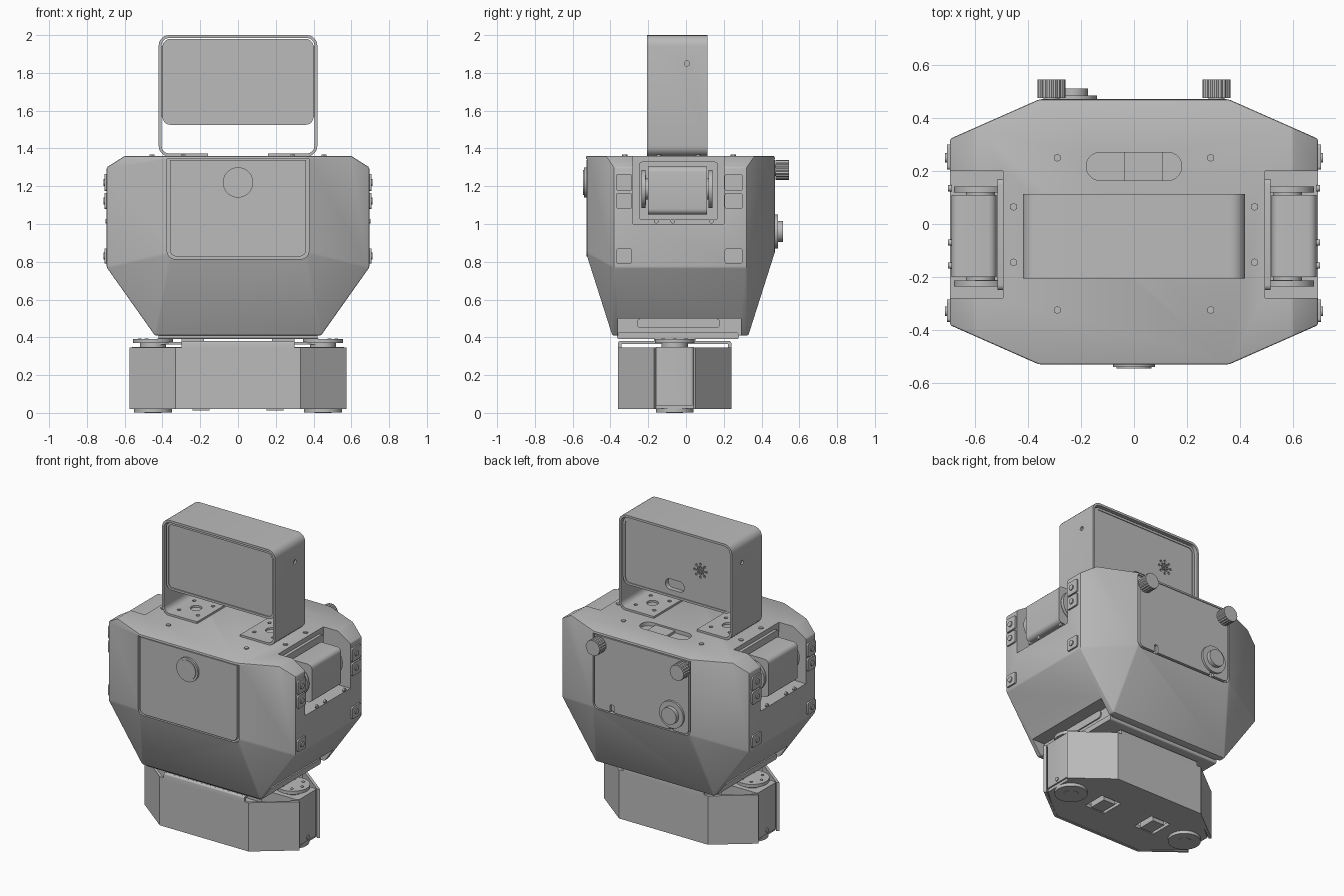
import bpy, bmesh, math
from mathutils import Vector, Matrix

if "Cube" in bpy.data.objects:
    bpy.data.objects.remove(bpy.data.objects["Cube"])

grey = bpy.data.materials.new("plain_grey")
grey.use_nodes = True
COLOUR = (0.5, 0.5, 0.5, 1)
grey.diffuse_color = COLOUR
grey.node_tree.nodes["Principled BSDF"].inputs["Base Color"].default_value = COLOUR
SIDES = (-1, 1)


def finish(name, bm):
    bmesh.ops.recalc_face_normals(bm, faces=bm.faces)
    me = bpy.data.meshes.new(name)
    bm.to_mesh(me)
    bm.free()
    me.materials.append(grey)
    ob = bpy.data.objects.new(name, me)
    bpy.context.collection.objects.link(ob)
    return ob


def slab(name, lo, hi, axis="z", r=0.0, keep=lambda p: True):
    """Box between two corners, edges along one axis rounded by r."""
    lo, hi = Vector(map(min, lo, hi)), Vector(map(max, lo, hi))
    bm = bmesh.new()
    bmesh.ops.create_cube(bm, size=1)
    for v in bm.verts:
        v.co = Vector([(lo[i] + hi[i]) / 2 + v.co[i] * (hi[i] - lo[i]) for i in range(3)])
    if r:
        k = "xyz".index(axis)
        edges = [e for e in bm.edges
                 if abs((e.verts[0].co - e.verts[1].co).normalized()[k]) > 0.9
                 and keep((e.verts[0].co + e.verts[1].co) / 2)]
        bmesh.ops.bevel(bm, geom=edges, offset=r, segments=5, profile=0.5, affect="EDGES")
    return finish(name, bm)


def disc(name, centre, r, depth, axis="z", seg=32, knurl=1.0):
    bm = bmesh.new()
    bmesh.ops.create_cone(bm, cap_ends=True, segments=seg, radius1=r, radius2=r, depth=depth)
    for v in bm.verts:
        step = round(math.atan2(v.co.y, v.co.x) / (2 * math.pi / seg))
        if step % 2:
            v.co.xy *= knurl
    turn = {"x": Matrix.Rotation(math.pi / 2, 4, "Y"),
            "y": Matrix.Rotation(math.pi / 2, 4, "X"), "z": Matrix()}[axis]
    bm.transform(Matrix.Translation(centre) @ turn)
    return finish(name, bm)


def prism(name, outline, z0, z1):
    bm = bmesh.new()
    face = bm.faces.new([bm.verts.new((x, y, z0)) for x, y in outline])
    new = bmesh.ops.extrude_face_region(bm, geom=[face])["geom"]
    bmesh.ops.translate(bm, vec=(0, 0, z1 - z0),
                        verts=[g for g in new if isinstance(g, bmesh.types.BMVert)])
    return finish(name, bm)


def cut(ob, *cutters):
    for c in cutters:
        mod = ob.modifiers.new("cut", "BOOLEAN")
        mod.operation, mod.solver, mod.object = "DIFFERENCE", "EXACT", c
        bpy.context.view_layer.objects.active = ob
        bpy.ops.object.modifier_apply(modifier=mod.name)
        bpy.data.objects.remove(c)


# Faceted torso: hull of width, half depth, height points around its middle
MID = -0.03
bm = bmesh.new()
for x, d, z in ((.36, .5, 1.36), (.6, .394, 1.36), (.695, .352, 1.3),
                (.36, .5, .85), (.695, .352, .77), (.44, .36, .41)):
    for sx in SIDES:
        for sy in SIDES:
            bm.verts.new((sx * x, MID + sy * d, z))
bmesh.ops.convex_hull(bm, input=bm.verts)
bmesh.ops.dissolve_limit(bm, angle_limit=0.03, verts=bm.verts, edges=bm.edges)
bmesh.ops.bevel(bm, geom=list(bm.edges), offset=0.007, segments=2, profile=0.5, affect="EDGES")
torso = finish("torso_shell", bm)

low = lambda p: p.z < 1
cut(torso,
    slab("c", (-.375, -.6, .815), (.375, -.5, 1.345), "y", .04, low),
    slab("c", (-.362, .445, .84), (.362, .6, 1.345), "y", .04, low),
    slab("c", (-.18, .165, 1.335), (.18, .27, 1.5), "z", .05))
for s in SIDES:
    cut(torso,
        slab("c", (s * .495, -.28, 1.0), (s * .9, .2, 1.5), "x", .025, low),
        slab("c", (s * .41, -.36, .3), (s * .9, .29, .5)))

# Front hatch with round button, rear hatch with knobs and dial
slab("front_hatch", (-.36, -.527, .828), (.36, -.49, 1.34), "y", .035, low)
disc("button_ring", (0, -.525, 1.22), .08, .03, "y", 48)
disc("button_cap", (0, -.53, 1.22), .066, .03, "y", 48)
rear = slab("rear_hatch", (-.35, .44, .85), (.35, .472, 1.34), "y", .035, low)
for s in SIDES:
    cut(rear, slab("c", (s * .22 - .014, .455, .83), (s * .22 + .014, .5, .9), "y", .01))
    disc("knob", (s * .312, .51, 1.285), .053, .07, "y", 40, .93)
    disc("knob_stem", (s * .312, .475, 1.285), .03, .02, "y")
disc("dial_base", (-.23, .476, .96), .09, .02, "y", 48)
disc("dial_cap", (-.23, .495, .96), .056, .035, "y", 48)
slab("handle_bar", (-.035, .165, 1.33), (.11, .27, 1.35))

# Top plate screws
for s in SIDES:
    for x, y in ((.29, .25), (.29, -.325), (.455, .065), (.455, -.145)):
        disc("top_screw", (s * x, y, 1.361), .015, .012, "z", 6)

# Side tabs, screws and shoulder servos
for s in SIDES:
    for y0, y1, ys in ((-.37, -.285, -.33), (.205, .3, .25)):
        for z0, z1 in ((.79, .87), (1.08, 1.165), (1.175, 1.265)):
            slab("side_tab", (s * .69, y0, z0), (s * .706, y1, z1), "x", .012)
            disc("side_screw", (s * .706, ys, (z0 + z1) / 2), .018, .014, "x", 16)
    for y in (-.157, -.07, .135):
        disc("plate_screw", (s * .696, y, 1.015 if s else 0), .012, .012, "x", 16)
    slab("shoulder_servo", (s * .52, -.2, 1.05), (s * .69, .11, 1.305), "y", .03)
    slab("shoulder_bracket", (s * .49, -.25, 1.02), (s * .515, .17, 1.33), "x", .02)
    for y0, y1 in ((-.225, -.212), (.122, .135)):
        slab("bracket_arm", (s * .5, y0, 1.1), (s * .6, y1, 1.26))
    for y in (-.225, .13):
        disc("shoulder_horn", (s * .58, y, 1.185), .1, .022, "y", 40)
    for y in (-.206, .116):
        disc("shoulder_hub", (s * .58, y, 1.185), .055, .02, "y")

# Head: bent strap frame holding a screen box
frame = slab("head_frame", (-.42, -.206, 1.358), (.42, .113, 2.0), "y", .055)
cut(frame,
    slab("c", (-.405, -.5, 1.373), (.405, .5, 1.985), "y", .042),
    slab("c", (-.16, -.5, 1.3), (.16, .5, 1.4)))
for s in SIDES:
    cut(frame, disc("c", (s * .28, -.045, 1.36), .036, .1),
        disc("c", (s * .41, .005, 1.85), .014, .1, "x", 16))
    for dx in SIDES:
        for dy in SIDES:
            cut(frame, disc("c", (s * .28 + dx * .07, -.045 + dy * .08, 1.36), .012, .1, "z", 12))
screen = slab("screen_box", (-.4, -.19, 1.525), (.4, .095, 1.98), "y", .042)
cut(screen,
    slab("c", (-.385, -.3, 1.54), (.385, -.183, 1.965), "y", .03),
    slab("c", (-.385, .09, 1.54), (.385, .2, 1.965), "y", .03),
    slab("c", (-.05, .06, 1.575), (.09, .2, 1.645), "y", .034))
for ring in range(3):
    for i in range(8 if ring else 1):
        a = i * math.pi / 4
        cut(screen, disc("c", (-.17 + .022 * ring * math.cos(a), .09, 1.76 + .022 * ring * math.sin(a)),
                         .008, .03, "y", 8))
for s in SIDES:
    slab("screen_mount", (s * .39, -.18, 1.57), (s * .408, .09, 1.94))

# Waist plate and pads above the base
slab("waist_plate", (-.42, -.365, .39), (.42, .28, .425), "x", .012)
for s in SIDES:
    slab("waist_tongue", (s * .4, -.26, .45), (s * .418, .18, .5), "x", .02)
    slab("waist_pad", (s * .18, -.17, .365), (s * .3, .05, .4))

# Base: two bent guards around a pair of servos
CY = -.06
guard = ((.575, .11), (.33, .3), (-.33, .3), (-.575, .11),
         (-.56, .1), (-.324, .282), (.324, .282), (.56, .1))
for sy in SIDES:
    prism("base_guard", [(x, CY + sy * y) for x, y in guard], .02, .347)
    slab("guard_lip", (-.3, CY + sy * .3, .33), (.3, CY + sy * .282, .38), "x", .012,
         lambda p: p.z > .35 and (p.y - CY) * sy > .29)
slab("base_top_plate", (-.3, CY - .29, .366), (.3, CY + .29, .38))
floor = prism("base_floor", [(sx * x, CY + sy * y) for sx, sy, pts in
              ((1, 1, ((.55, .1), (.33, .285))), (-1, 1, ((.33, .285), (.55, .1))),
               (-1, -1, ((.55, .1), (.33, .285))), (1, -1, ((.33, .285), (.55, .1))))
              for x, y in pts], .022, .045)
for s in SIDES:
    cut(floor, slab("c", (s * .12, CY - .08, 0), (s * .27, CY + .08, .1)))
    slab("foot_block", (s * .15, CY - .06, .012), (s * .24, CY + .06, .06))
    slab("base_servo", (s * .28, CY - .1, .04), (s * .56, CY + .1, .35), "z", .015)
    disc("upper_horn", (s * .45, CY, .38), .105, .022, "z", 48)
    disc("upper_hub", (s * .45, CY, .36), .07, .03)
    slab("horn_arm", (s * .2, CY - .06, .362), (s * .42, CY + .06, .376))
    disc("lower_horn", (s * .45, CY, .013), .1, .022, "z", 48)
    disc("lower_hub", (s * .45, CY, .006), .045, .012)
    disc("end_screw", (s * .56, CY, .065), .014, .012, "x", 12)
    for i in range(6):
        a = i * math.pi / 3
        disc("horn_bolt", (s * .45 + .07 * math.cos(a), CY + .07 * math.sin(a), .391), .01, .008, "z", 8)

# Crisp edges with smooth curves
meshes = [o for o in bpy.context.scene.objects if o.type == "MESH"]
for o in meshes:
    o.select_set(True)
bpy.context.view_layer.objects.active = meshes[0]
bpy.ops.object.shade_smooth_by_angle(angle=math.radians(30))
